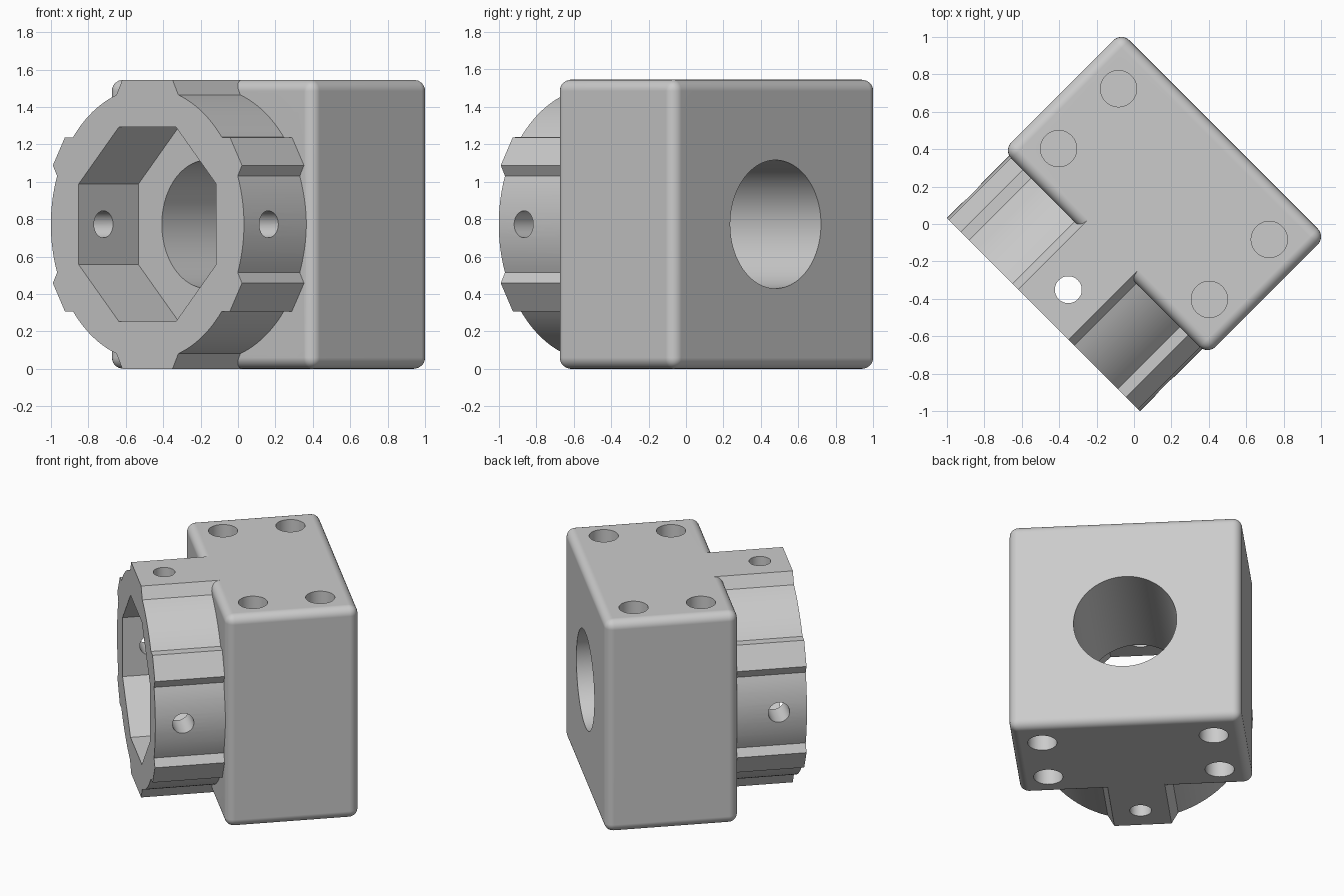
import bpy, bmesh, math
from mathutils import Matrix

if "Cube" in bpy.data.objects:
    bpy.data.objects.remove(bpy.data.objects["Cube"], do_unlink=True)

H = 0.7725                      # half height, also height of the bore axis
FRONT, BLOCK_FRONT, BACK = -0.685, -0.216, 0.677
R_COLLAR = 0.73

grey = bpy.data.materials.new("plain_grey")
grey.use_nodes = True
grey.diffuse_color = (0.6, 0.6, 0.6, 1)
grey.node_tree.nodes["Principled BSDF"].inputs["Base Color"].default_value = (0.6, 0.6, 0.6, 1)


def finish(name, bm):
    bmesh.ops.recalc_face_normals(bm, faces=bm.faces)
    mesh = bpy.data.meshes.new(name)
    bm.to_mesh(mesh)
    bm.free()
    mesh.materials.append(grey)
    obj = bpy.data.objects.new(name, mesh)
    bpy.context.collection.objects.link(obj)
    return obj


def prism(name, outline, y0, y1):
    """Extrude an (x, z) outline, centred on the bore axis, from y0 to y1."""
    bm = bmesh.new()
    face = bm.faces.new([bm.verts.new((x, y0, z + H)) for x, z in outline])
    ext = bmesh.ops.extrude_face_region(bm, geom=[face])
    moved = [g for g in ext["geom"] if isinstance(g, bmesh.types.BMVert)]
    bmesh.ops.translate(bm, verts=moved, vec=(0, y1 - y0, 0))
    return finish(name, bm)


def drill(name, radius, depth, centre, axis, segments=48):
    bm = bmesh.new()
    bmesh.ops.create_cone(bm, cap_ends=True, segments=segments,
                          radius1=radius, radius2=radius, depth=depth)
    turn = {"x": Matrix.Rotation(math.pi / 2, 4, "Y"),
            "y": Matrix.Rotation(math.pi / 2, 4, "X"), "z": Matrix()}[axis]
    bm.transform(Matrix.Translation(centre) @ turn)
    return finish(name, bm)


def boolean(target, tool, operation="DIFFERENCE"):
    mod = target.modifiers.new("bool", "BOOLEAN")
    mod.object, mod.operation, mod.solver = tool, operation, "EXACT"
    bpy.context.view_layer.objects.active = target
    bpy.ops.object.modifier_apply(modifier=mod.name)
    bpy.data.objects.remove(tool, do_unlink=True)


def arc(a0, a1, steps):
    angles = [math.radians(a0 + (a1 - a0) * i / steps) for i in range(steps + 1)]
    return [(R_COLLAR * math.cos(a), R_COLLAR * math.sin(a)) for a in angles]


# Main block with rounded edges
bm = bmesh.new()
bmesh.ops.create_cube(bm, size=1)
bm.transform(Matrix.Translation((0, (BLOCK_FRONT + BACK) / 2, H))
             @ Matrix.Diagonal((2 * H, BACK - BLOCK_FRONT, 2 * H, 1)))
bmesh.ops.bevel(bm, geom=bm.edges[:], offset=0.06, segments=6, profile=0.5, affect="EDGES")
body = finish("bearing_block", bm)

# Collar outline: one quarter with a side tab and half the top tab, then mirrored
quarter = arc(0, 20.7, 8) + [(0.715, 0.315), (0.624, 0.465)]
quarter += arc(39.6, 71.3, 12) + [(0.19, H)]
half = quarter + [(-x, z) for x, z in reversed(quarter[1:])]
half.append((-R_COLLAR, 0))
outline = half + [(x, -z) for x, z in reversed(half[1:-1])]
collar = prism("collar", outline, FRONT, -0.13)
boolean(body, collar, "UNION")

# Octagonal socket and round bore behind it
corner = 0.52 / math.cos(math.pi / 8)
octagon = [(corner * math.cos(a), corner * math.sin(a))
           for a in [math.pi / 8 + i * math.pi / 4 for i in range(8)]]
boolean(body, prism("socket_cutter", octagon, FRONT - 0.1, -0.233))
boolean(body, drill("bore_cutter", 0.343, 1.4, (0, 0.4, H), "y", 96))

# Set-screw holes through the collar
for axis in "xz":
    boolean(body, drill("screw_cutter", 0.072, 2, (0, -0.497, H), axis))

# Blind mounting holes on top and bottom
for x in (-0.57, 0.57):
    for y in (0, 0.453):
        for z in (0, 2 * H):
            boolean(body, drill("mount_cutter", 0.097, 0.8, (x, y, z), "z"))

# Turn the whole part diagonally and smooth the curved faces
body.data.transform(Matrix.Rotation(-math.pi / 4, 4, "Z"))
bpy.ops.object.select_all(action="DESELECT")
body.select_set(True)
bpy.context.view_layer.objects.active = body
bpy.ops.object.shade_smooth_by_angle(angle=math.radians(25))
normals = body.modifiers.new("weighted_normals", "WEIGHTED_NORMAL")
normals.keep_sharp = True
